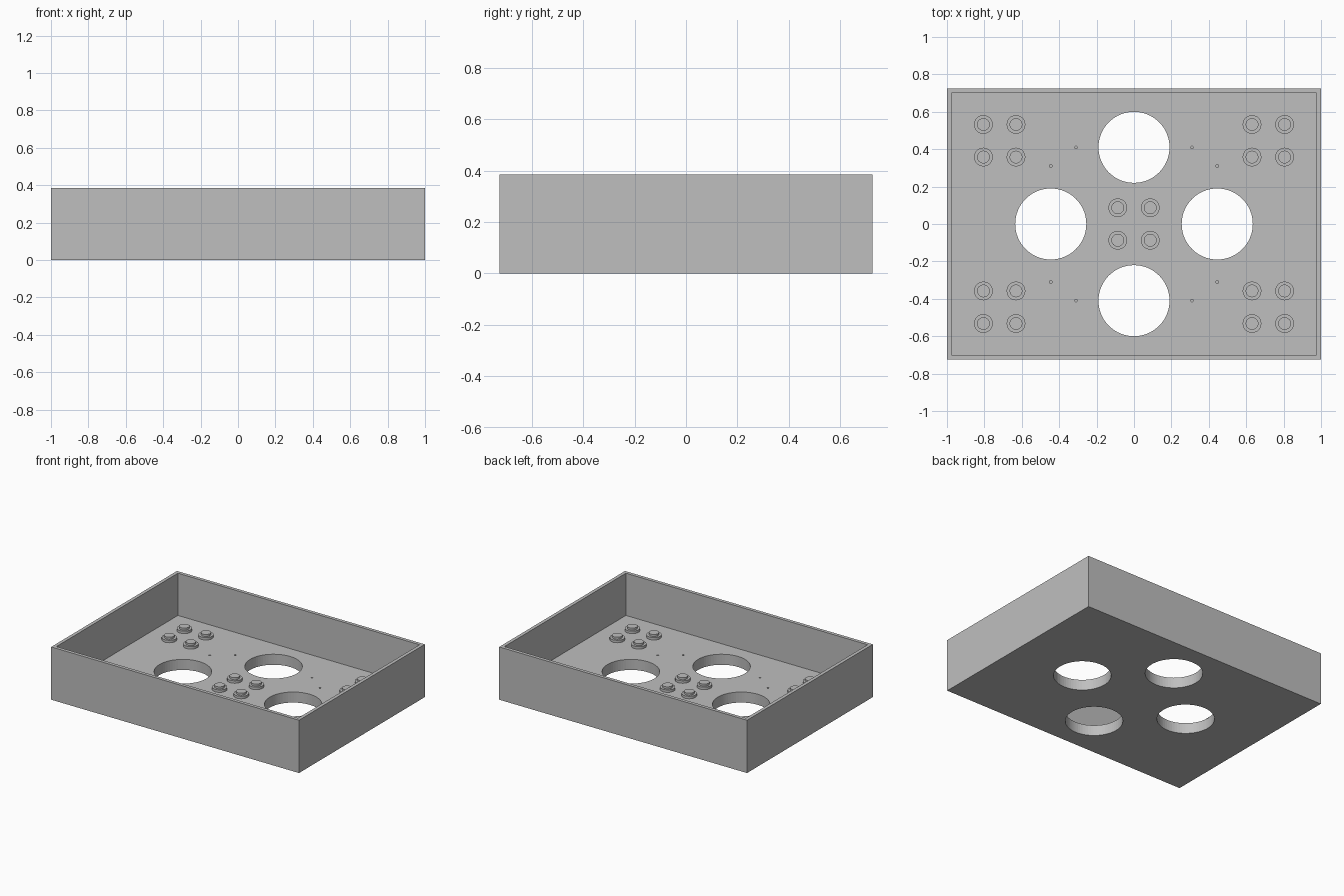
import bpy
import bmesh
from mathutils import Matrix, Vector

if "Cube" in bpy.data.objects:
    bpy.data.objects.remove(bpy.data.objects["Cube"], do_unlink=True)

WIDTH, DEPTH, HEIGHT = 2.0, 1.45, 0.385
WALL, FLOOR = 0.025, 0.077

grey = bpy.data.materials.new("plain grey")
grey.use_nodes = True
colour = (0.52, 0.52, 0.52, 1)
grey.diffuse_color = colour
grey.node_tree.nodes["Principled BSDF"].inputs["Base Color"].default_value = colour


def make_object(name, bm):
    mesh = bpy.data.meshes.new(name)
    bm.to_mesh(mesh)
    bm.free()
    mesh.materials.append(grey)
    obj = bpy.data.objects.new(name, mesh)
    bpy.context.collection.objects.link(obj)
    return obj


def box(name, size, bottom):
    bm = bmesh.new()
    move = Matrix.Translation((0, 0, bottom + size[2] / 2))
    bmesh.ops.create_cube(bm, size=1, matrix=move @ Matrix.Diagonal(Vector((*size, 1))))
    return make_object(name, bm)


def add_cylinder(bm, x, y, bottom, top, radius, sides):
    bmesh.ops.create_cone(bm, cap_ends=True, segments=sides, radius1=radius,
                          radius2=radius, depth=top - bottom,
                          matrix=Matrix.Translation((x, y, (bottom + top) / 2)))


def cut(target, cutter):
    mod = target.modifiers.new(cutter.name, "BOOLEAN")
    mod.operation, mod.solver, mod.object = "DIFFERENCE", "EXACT", cutter
    cutter.hide_render = True
    cutter.hide_set(True)


def smooth(obj):
    bpy.ops.object.select_all(action="DESELECT")
    obj.select_set(True)
    bpy.context.view_layer.objects.active = obj
    bpy.ops.object.shade_smooth_by_angle()


# Open tray with a thick floor and thin walls
tray = box("tray", (WIDTH, DEPTH, HEIGHT), 0)
cavity = box("cavity_cutter", (WIDTH - 2 * WALL, DEPTH - 2 * WALL, HEIGHT), FLOOR)

# Four round openings and eight small screw holes
bm = bmesh.new()
for s in (-1, 1):
    add_cylinder(bm, s * 0.445, 0, -0.1, 0.2, 0.19, 64)
    add_cylinder(bm, 0, s * 0.41, -0.1, 0.2, 0.19, 64)
    for t in (-1, 1):
        for x, y in ((0.31, 0.41), (0.445, 0.31)):
            add_cylinder(bm, s * x, t * y, FLOOR - 0.03, 0.2, 0.007, 12)
openings = make_object("opening_cutter", bm)

smooth(tray)
cut(tray, cavity)
cut(tray, openings)

# Five groups of four stepped studs
groups = {"centre": (0, 0), "front_right": (-0.718, -0.445),
          "front_left": (0.718, -0.445), "back_right": (-0.718, 0.445),
          "back_left": (0.718, 0.445)}
for name, (gx, gy) in groups.items():
    bm = bmesh.new()
    for dx in (-0.087, 0.087):
        for dy in (-0.087, 0.087):
            add_cylinder(bm, gx + dx, gy + dy, FLOOR - 0.005, FLOOR + 0.018, 0.05, 32)
            add_cylinder(bm, gx + dx, gy + dy, FLOOR + 0.015, FLOOR + 0.033, 0.034, 32)
    smooth(make_object(name + "_studs", bm))
